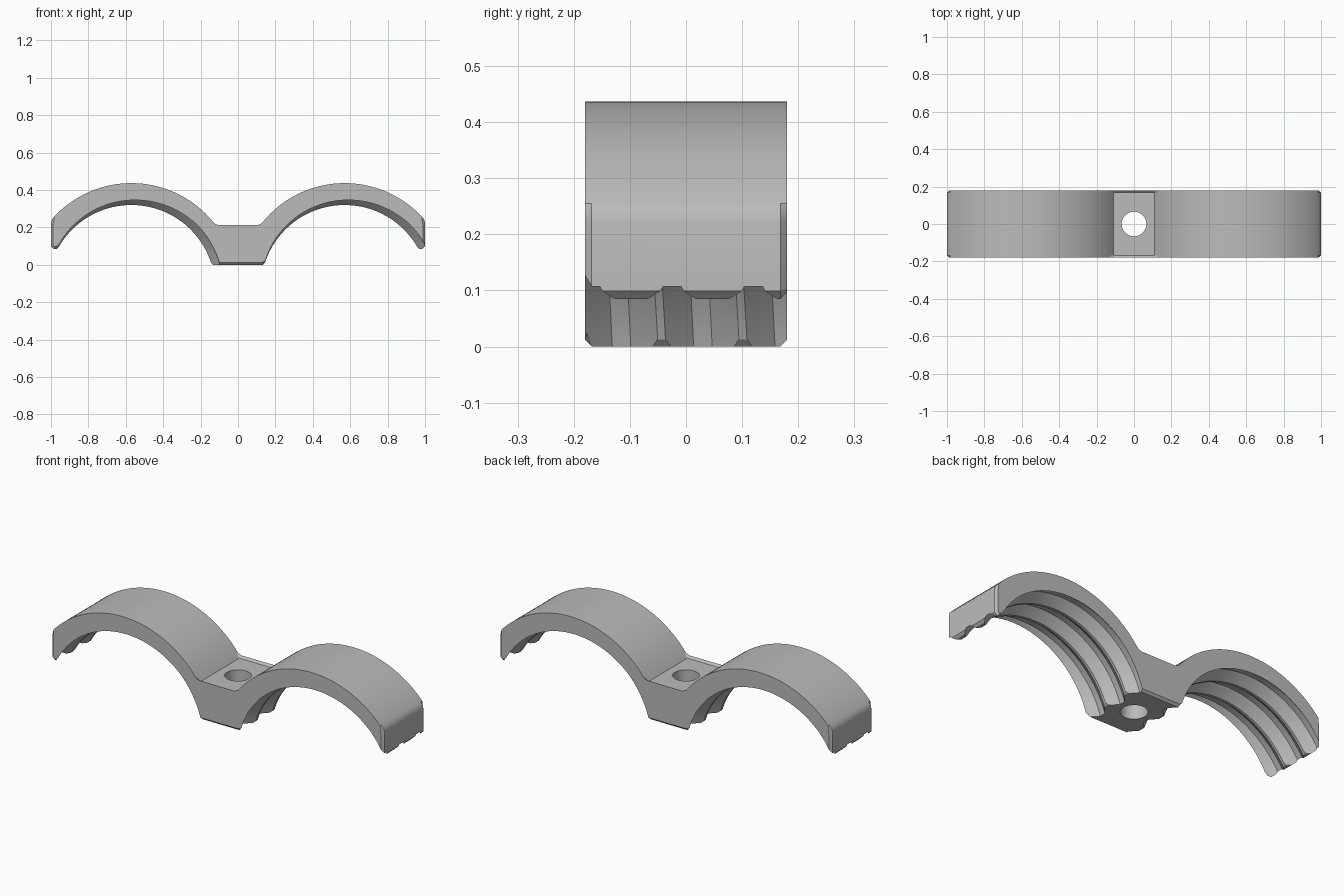
import bpy
import bmesh
from math import sin, cos, acos, atan2, radians, pi

if "Cube" in bpy.data.objects:
    bpy.data.objects.remove(bpy.data.objects["Cube"])

HALF_DEPTH = 0.18
CHAMFER = 0.012
AXIS_X, AXIS_Z = 0.57, -0.128      # axis of each threaded bore
OUTER_R, CREST_R, GROOVE_R = 0.565, 0.448, 0.49
PITCH = 0.145


def make_object(name, bm):
    bmesh.ops.recalc_face_normals(bm, faces=bm.faces)
    mesh = bpy.data.meshes.new(name)
    bm.to_mesh(mesh)
    bm.free()
    obj = bpy.data.objects.new(name, mesh)
    bpy.context.collection.objects.link(obj)
    return obj


def loft(bm, sections):
    """Skin a row of closed sections and cap both ends."""
    rings = [[bm.verts.new(p) for p in s] for s in sections]
    for a, b in zip(rings, rings[1:]):
        for i in range(len(a)):
            j = (i + 1) % len(a)
            bm.faces.new((a[i], a[j], b[j], b[i]))
    return bm.faces.new(rings[0]), bm.faces.new(rings[-1])


def clamp_body():
    # Right half of the outline: saddle, arch, outer end, underside
    start, end = atan2(0.328, -0.46), acos(0.415 / OUTER_R)
    steps = 40
    half = []
    for i in range(steps + 1):
        a = start + (end - start) * i / steps
        half.append((AXIS_X + OUTER_R * cos(a), AXIS_Z + OUTER_R * sin(a)))
    half += [(0.996, 0.24), (1, 0.222), (1, 0.099), (0.986, 0.085),
             (0.97, 0.085), (0.9, 0.155), (0.192, 0.06), (0.132, 0)]
    outline = half + [(-x, z) for x, z in reversed(half)]
    bm = bmesh.new()
    caps = loft(bm, [[(x, y, z) for x, z in outline]
                     for y in (-HALF_DEPTH, HALF_DEPTH)])
    # Chamfered front and back rims
    rims = [e for f in caps for e in f.edges]
    bmesh.ops.bevel(bm, geom=rims, offset=CHAMFER, segments=1,
                    affect='EDGES', clamp_overlap=False)
    return make_object("double_pipe_clamp", bm)


def thread_cutter(centre_x):
    # Tooth profile along the bore, repeated once per pitch
    tooth = [(-0.007, CREST_R), (0.007, CREST_R),
             (0.056, GROOVE_R), (0.089, GROOVE_R)]
    profile = [((k + 0.5) * PITCH + dy, r) for k in range(-3, 3) for dy, r in tooth]
    profile += [(profile[-1][0], 0.1), (profile[0][0], 0.1)]
    steps = 72
    sections = []
    for i in range(steps + 1):
        a = pi * i / steps
        shift = PITCH * (a - pi / 2) / (2 * pi)
        sections.append([(centre_x + r * cos(a), y + shift, AXIS_Z + r * sin(a))
                         for y, r in profile])
    bm = bmesh.new()
    loft(bm, sections)
    return make_object("thread_cutter", bm)


def hole_cutter():
    bm = bmesh.new()
    bmesh.ops.create_cone(bm, cap_ends=True, segments=48,
                          radius1=0.066, radius2=0.066, depth=1)
    return make_object("hole_cutter", bm)


clamp = clamp_body()
bpy.context.view_layer.objects.active = clamp
clamp.select_set(True)

# Cut both threaded bores and the screw hole
for cutter in (thread_cutter(AXIS_X), thread_cutter(-AXIS_X), hole_cutter()):
    cutter.hide_render = True
    mod = clamp.modifiers.new("cut", 'BOOLEAN')
    mod.operation = 'DIFFERENCE'
    mod.solver = 'EXACT'
    mod.object = cutter
    bpy.ops.object.modifier_apply(modifier=mod.name)
    bpy.data.objects.remove(cutter)

# Plain grey finish
grey = bpy.data.materials.new("plain_grey")
grey.use_nodes = True
colour = (0.5, 0.5, 0.5, 1)
grey.diffuse_color = colour
grey.node_tree.nodes["Principled BSDF"].inputs["Base Color"].default_value = colour
clamp.data.materials.clear()
clamp.data.materials.append(grey)
bpy.ops.object.shade_smooth_by_angle(angle=radians(25))
